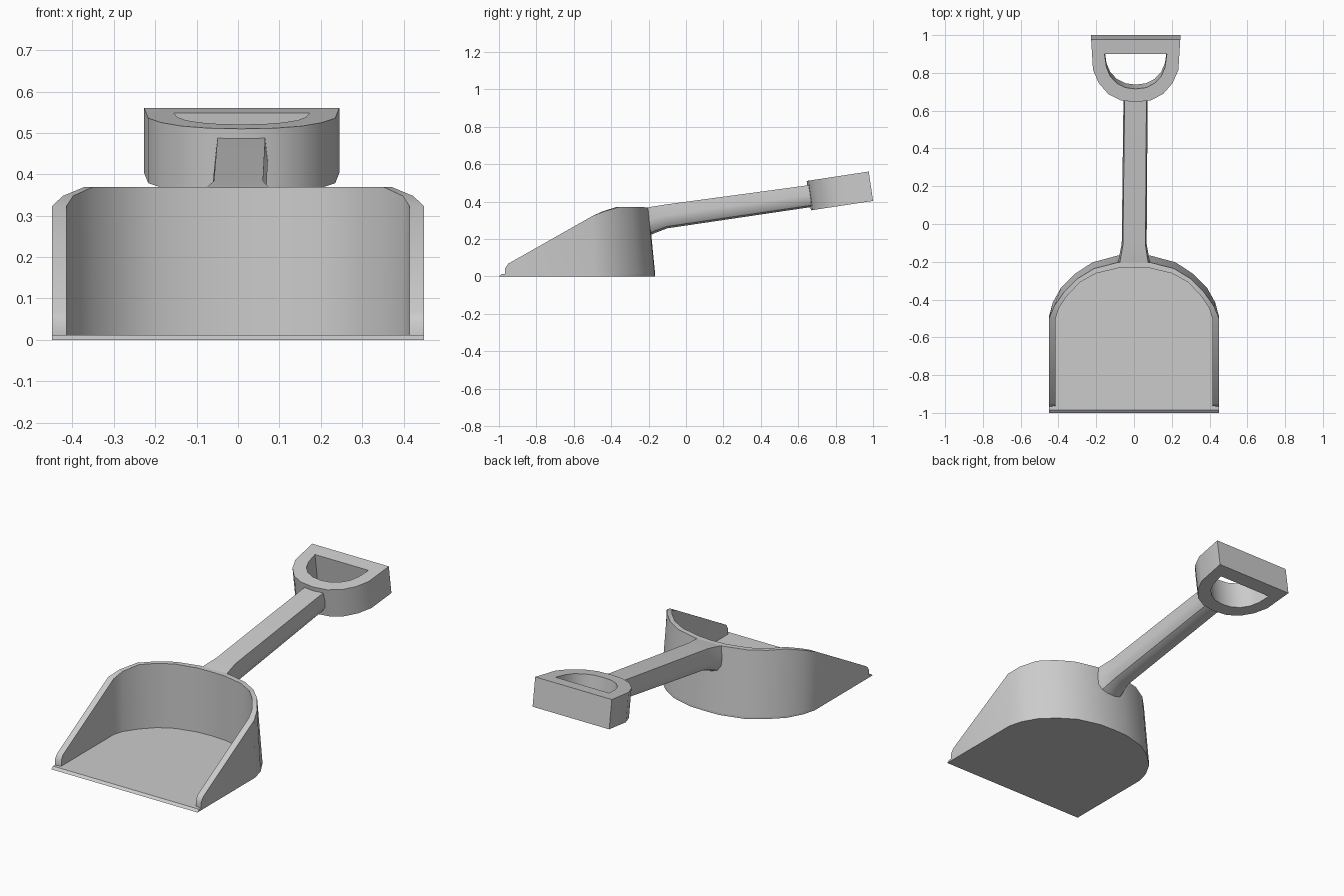
import bpy, bmesh, math

if "Cube" in bpy.data.objects:
    bpy.data.objects.remove(bpy.data.objects["Cube"])


def loft(name, rings, cyclic=False):
    """Skin a row of equal-length closed rings, capped unless cyclic."""
    bm = bmesh.new()
    vs = [[bm.verts.new(p) for p in ring] for ring in rings]
    n = len(rings[0])
    pairs = list(zip(vs, vs[1:])) + ([(vs[-1], vs[0])] if cyclic else [])
    for a, b in pairs:
        for i in range(n):
            j = (i + 1) % n
            bm.faces.new((a[i], a[j], b[j], b[i]))
    if not cyclic:
        bm.faces.new(vs[0])
        bm.faces.new(vs[-1])
    bmesh.ops.recalc_face_normals(bm, faces=bm.faces)
    mesh = bpy.data.meshes.new(name)
    bm.to_mesh(mesh)
    bm.free()
    obj = bpy.data.objects.new(name, mesh)
    bpy.context.collection.objects.link(obj)
    bpy.ops.object.select_all(action='DESELECT')
    obj.select_set(True)
    bpy.context.view_layer.objects.active = obj
    bpy.ops.object.shade_smooth_by_angle(angle=math.radians(35))
    return obj


def mirrored(rows):
    """Half outline starting at the side, ending on the centre line."""
    return [(1, r) for r in rows] + [(-1, r) for r in reversed(rows[:-1])]


FLOOR = 0.012

# Scoop wall: outer bottom xy, outer top xy, inner xy, rim height
wall = [
    (.45, -.968, .45, -.968, .415, -.962, .042),
    (.45, -.950, .45, -.950, .415, -.950, .068),
    (.45, -.490, .45, -.500, .415, -.500, .323),
    (.43, -.415, .423, -.435, .398, -.445, .348),
    (.385, -.335, .370, -.360, .350, -.375, .370),
    (.31, -.262, .300, -.290, .285, -.308, .370),
    (.22, -.203, .212, -.236, .203, -.262, .370),
    (.09, -.168, .088, -.204, .085, -.234, .369),
    (0, -.165, 0, -.200, 0, -.230, .368),
]
loft("scoop_wall", [
    [(s * a, b, FLOOR), (s * c, d, h), (s * e, f, h), (s * e, f, FLOOR)]
    for s, (a, b, c, d, e, f, h) in mirrored(wall)])

# Scoop floor with a thin tapered front lip
edge = [(s * r[0], r[1]) for s, r in mirrored(wall)]
lower = [(.45, -1.0)] + edge + [(-.45, -1.0)]
upper = [(.45, -.985)] + edge + [(-.45, -.985)]
loft("scoop_floor", [[(x, y, 0) for x, y in lower],
                     [(x, y, FLOOR) for x, y in upper]])

# Handle: flat top, rounded underside, flared where it meets the scoop
section = [(.90, 1), (1, .55), (.96, .28), (.72, .08), (.3, 0)]
stations = [  # centre x, half width, top y, top z, bottom y, bottom z
    (0, .085, -.215, .366, -.185, .222),
    (0, .079, -.180, .373, -.165, .232),
    (.001, .066, -.110, .384, -.100, .257),
    (.008, .064, .645, .486, .665, .370),
    (.008, .064, .690, .492, .705, .376),
]
loft("handle", [
    [(cx + s * w * u, yb + (yt - yb) * v, zb + (zt - zb) * v)
     for s, (u, v) in [(1, p) for p in section] + [(-1, p) for p in section[::-1]]]
    for cx, w, yt, zt, yb, zb in stations])

# D-shaped grip: outer xy, inner xy on its tilted top face
grip = [
    (.236, .977, .165, .900),
    (.226, .815, .155, .830),
    (.195, .745, .135, .782),
    (.145, .688, .100, .745),
    (.080, .655, .055, .722),
    (0, .645, 0, .715),
]


def grip_point(x, y, low):
    z = .510 + .152 * (y - .645)
    return (x + .009, y + .023 * low, z - .157 * low)


loft("d_grip", [
    [grip_point(s * a, b, 0), grip_point(s * a, b, 1),
     grip_point(s * c, d, 1), grip_point(s * c, d, 0)]
    for s, (a, b, c, d) in mirrored(grip)], cyclic=True)
